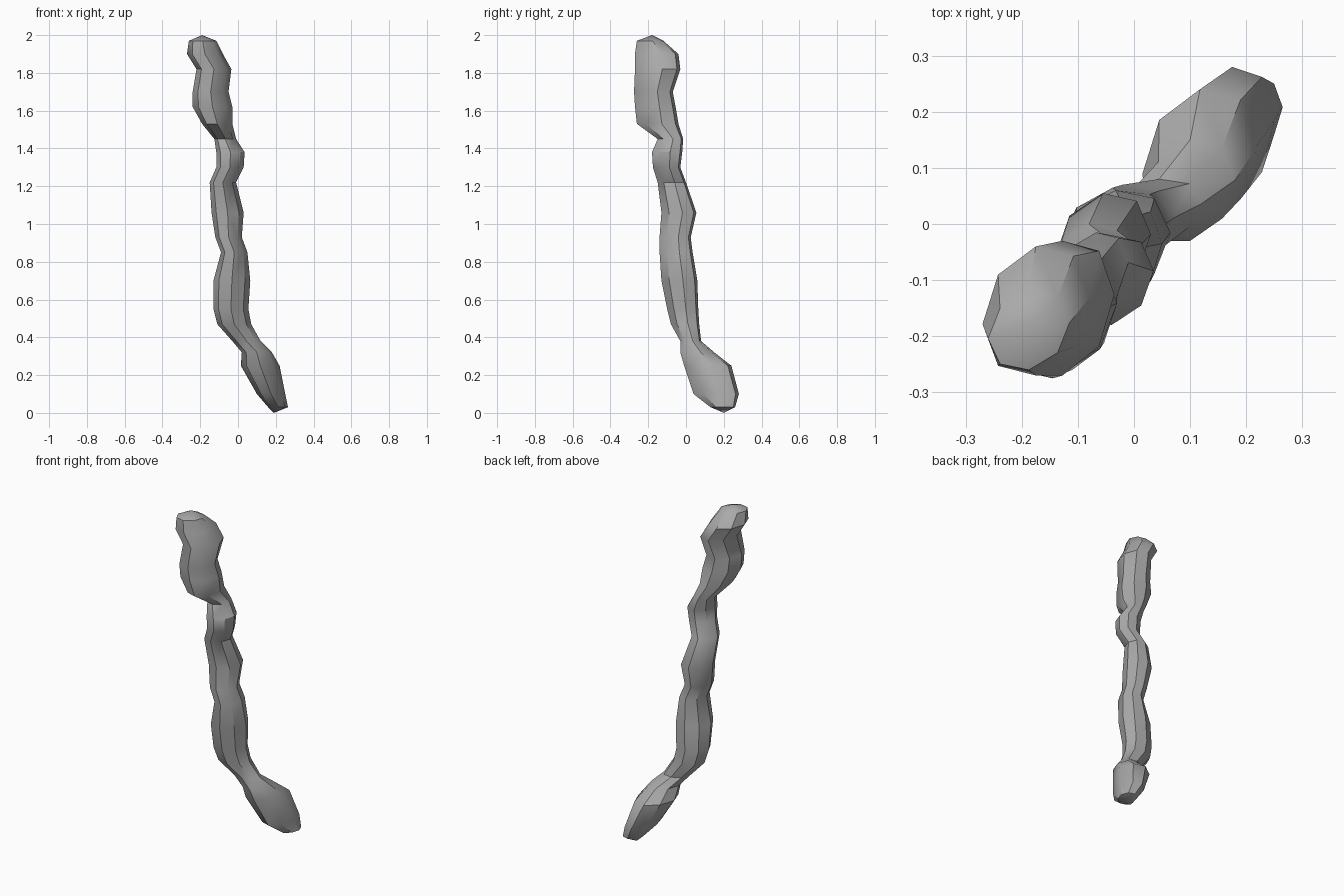
import bpy
import bmesh
from math import cos, sin, tau

SIDES = 8
SKEW = 0.2  # turns each section towards the diagonal the rod leans along

# Height, left and right edge, front and back edge of each section
SECTIONS = [
    (0.03, 0.16, 0.265, 0.13, 0.26),
    (0.1, 0.1, 0.25, 0.04, 0.28),
    (0.25, 0.015, 0.22, -0.01, 0.24),
    (0.32, 0.02, 0.18, -0.03, 0.15),
    (0.38, -0.03, 0.12, -0.03, 0.08),
    (0.47, -0.11, 0.07, -0.08, 0.07),
    (0.55, -0.13, 0.055, -0.1, 0.065),
    (0.7, -0.13, 0.065, -0.13, 0.06),
    (0.85, -0.09, 0.05, -0.14, 0.035),
    (0.93, -0.12, 0.02, -0.14, 0.025),
    (1.06, -0.14, 0.03, -0.13, 0.055),
    (1.22, -0.15, -0.01, -0.15, 0),
    (1.3, -0.115, 0.03, -0.175, -0.03),
    (1.38, -0.115, 0.035, -0.18, -0.02),
    (1.45, -0.125, -0.01, -0.15, -0.015),
    (1.53, -0.19, -0.03, -0.26, -0.04),
    (1.62, -0.24, -0.03, -0.27, -0.055),
    (1.7, -0.24, -0.05, -0.275, -0.07),
    (1.82, -0.22, -0.035, -0.27, -0.03),
    (1.9, -0.27, -0.08, -0.27, -0.04),
    (1.97, -0.26, -0.115, -0.26, -0.12),
]
BOTTOM_TIP = (0.19, 0.2, 0)
TOP_TIP = (-0.19, -0.18, 2)


def make_material(name, colour):
    material = bpy.data.materials.new(name)
    material.diffuse_color = colour
    material.use_nodes = True
    shader = material.node_tree.nodes["Principled BSDF"]
    shader.inputs["Base Color"].default_value = colour
    shader.inputs["Roughness"].default_value = 0.8
    return material


def add_section(bm, height, left, right, front, back):
    """Add one ring of vertices filling the given edges."""
    ring = []
    for side in range(SIDES):
        angle = tau * side / SIDES
        x = (left + right) / 2 + (right - left) / 2 * cos(angle)
        y = (front + back) / 2 + (back - front) / 2 * sin(angle + SKEW) / cos(SKEW)
        # Keep the slanted section inside its edges
        ring.append(bm.verts.new((x, min(max(y, front), back), height)))
    return ring


def cap(bm, ring, tip):
    """Close an end with a fan of triangles."""
    centre = bm.verts.new(tip)
    for side in range(SIDES):
        bm.faces.new((ring[side], ring[(side + 1) % SIDES], centre))


def build_rod(name, material):
    bm = bmesh.new()
    rings = [add_section(bm, *section) for section in SECTIONS]
    for lower, upper in zip(rings, rings[1:]):
        for side in range(SIDES):
            after = (side + 1) % SIDES
            bm.faces.new((lower[side], lower[after], upper[after], upper[side]))
    cap(bm, rings[0], BOTTOM_TIP)
    cap(bm, rings[-1], TOP_TIP)
    bmesh.ops.triangulate(bm, faces=bm.faces[:])
    bmesh.ops.recalc_face_normals(bm, faces=bm.faces[:])
    mesh = bpy.data.meshes.new(name)
    bm.to_mesh(mesh)
    bm.free()
    mesh.materials.append(material)
    rod = bpy.data.objects.new(name, mesh)
    bpy.context.collection.objects.link(rod)
    return rod


default_cube = bpy.data.objects.get("Cube")
if default_cube:
    bpy.data.objects.remove(default_cube, do_unlink=True)

# Gnarled leaning rod, smooth with a few sharp creases
rod = build_rod("gnarled_rod", make_material("stone grey", (0.4, 0.4, 0.4, 1)))
bpy.ops.object.select_all(action="DESELECT")
rod.select_set(True)
bpy.context.view_layer.objects.active = rod
bpy.ops.object.shade_smooth_by_angle(angle=0.6)
